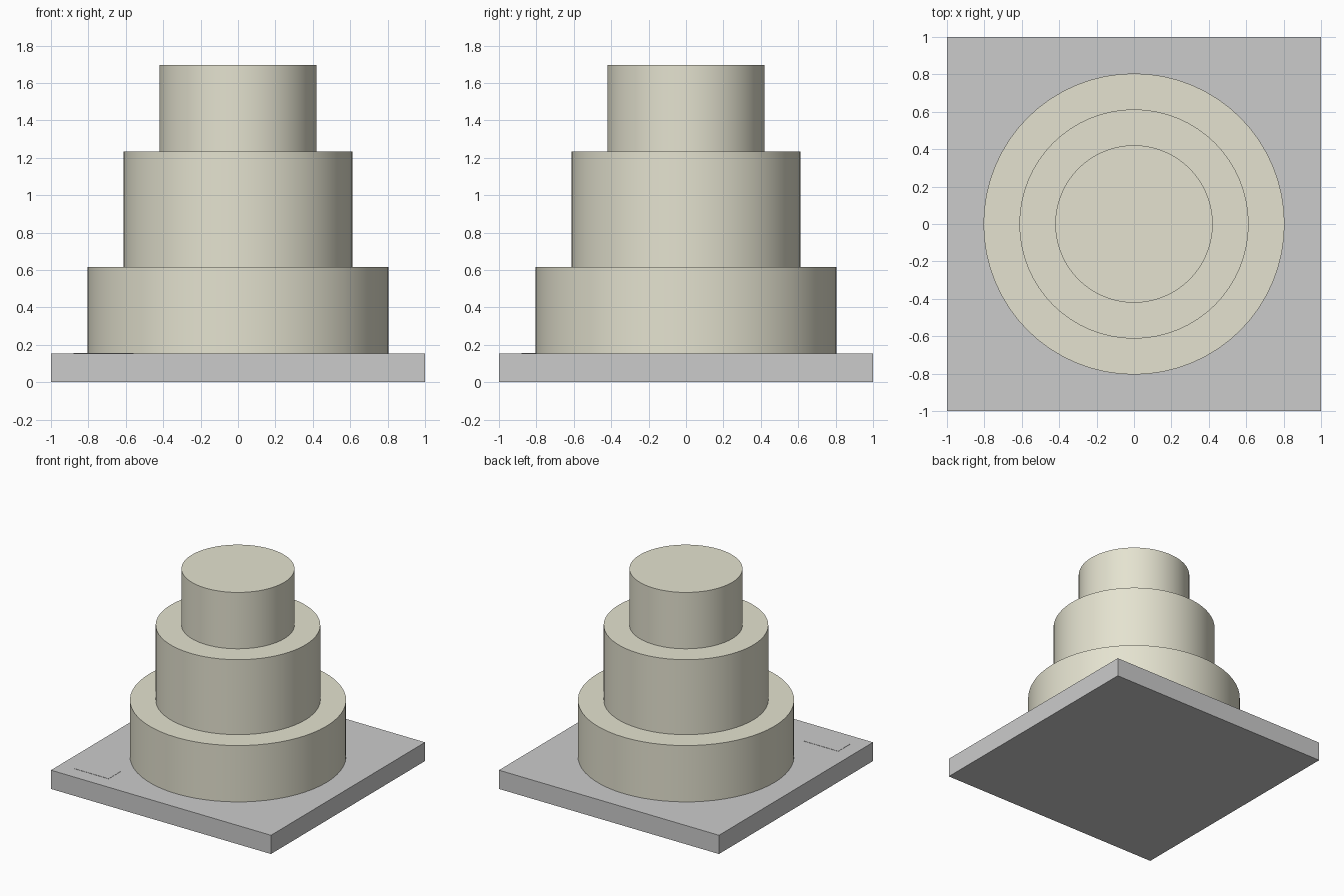
import bpy
from math import radians

if "Cube" in bpy.data.objects:
    bpy.data.objects.remove(bpy.data.objects["Cube"])

cream = bpy.data.materials.new("cream_icing")
cream.diffuse_color = (0.78, 0.765, 0.63, 1)
cream.use_nodes = True
cream.node_tree.nodes["Principled BSDF"].inputs["Base Color"].default_value = cream.diffuse_color


def box(name, x0, x1, y0, y1, z0, z1):
    bpy.ops.mesh.primitive_cube_add(size=1)
    ob = bpy.context.object
    ob.name = name
    ob.location = ((x0 + x1) / 2, (y0 + y1) / 2, (z0 + z1) / 2)
    ob.scale = (x1 - x0, y1 - y0, z1 - z0)
    bpy.ops.object.transform_apply(location=True, rotation=False, scale=True)
    return ob


def tier(name, radius, z0, z1):
    bpy.ops.mesh.primitive_cylinder_add(
        vertices=64, radius=radius, depth=z1 - z0, location=(0, 0, (z0 + z1) / 2))
    ob = bpy.context.object
    ob.name = name
    ob.data.materials.append(cream)
    bpy.ops.object.shade_smooth_by_angle(angle=radians(30))
    return ob


# Square board under the cake
BOARD_TOP = 0.154
box("cake_board", -1, 1, -1, 1, 0, BOARD_TOP)

# Three stacked round tiers
z = BOARD_TOP
for name, radius, height in (("bottom_tier", 0.805, 0.463),
                             ("middle_tier", 0.613, 0.616),
                             ("top_tier", 0.421, 0.463)):
    tier(name, radius, z, z + height)
    z += height

# Thin blank label in the front left corner of the board
box("label_plate", -0.88, -0.56, -0.88, -0.72, BOARD_TOP, BOARD_TOP + 0.002)
